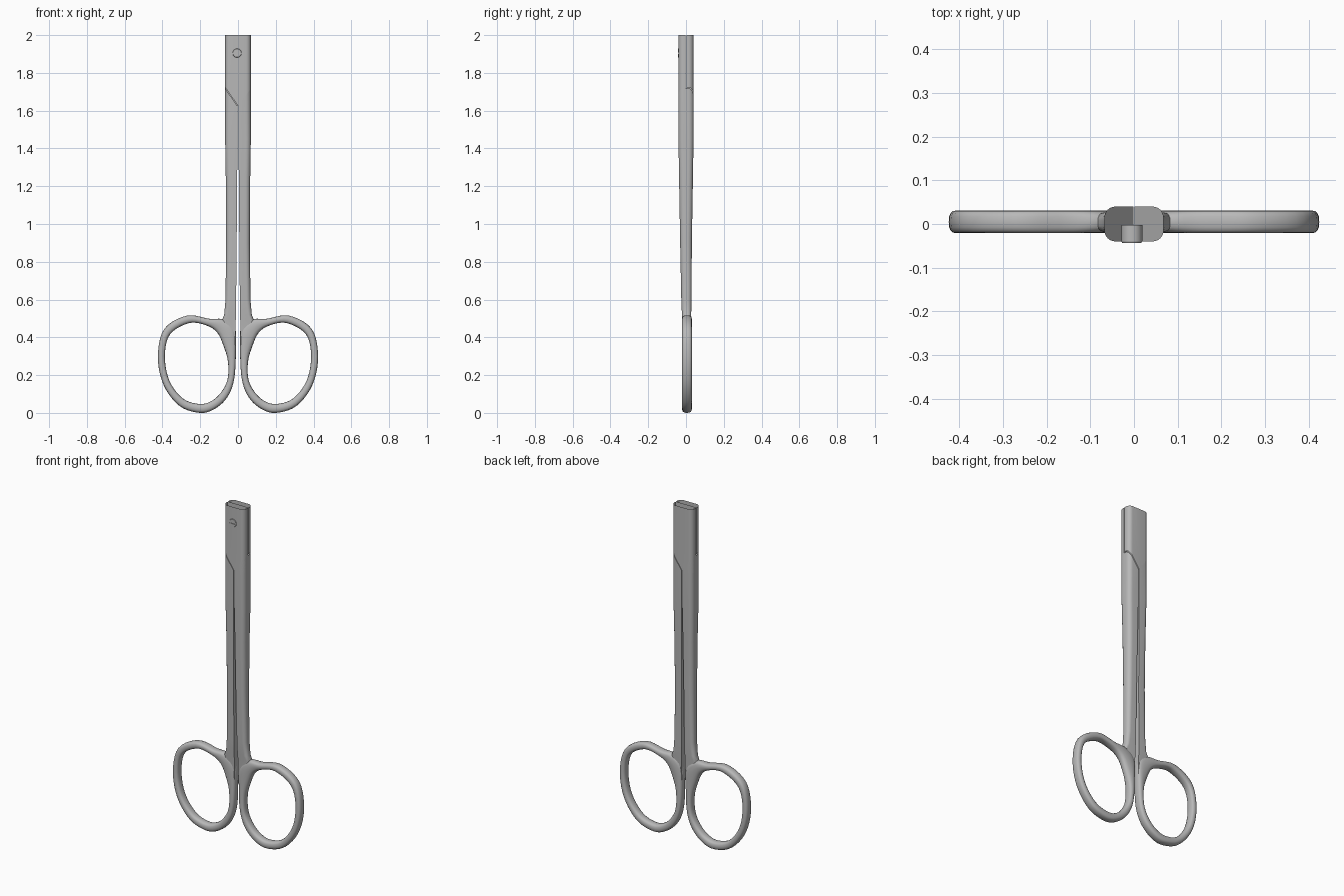
import bpy, bmesh, math
from mathutils import Matrix, Vector

cube = bpy.data.objects.get("Cube")
if cube:
    bpy.data.objects.remove(cube, do_unlink=True)

steel = bpy.data.materials.new("brushed steel grey")
steel.use_nodes = True
STEEL = (0.48, 0.48, 0.48, 1)
steel.diffuse_color = STEEL
steel.node_tree.nodes["Principled BSDF"].inputs["Base Color"].default_value = STEEL


def finish(bm, name, matrix=Matrix(), angle=35):
    """Turn a bmesh into a shaded steel object."""
    bmesh.ops.transform(bm, matrix=matrix, verts=bm.verts)
    bmesh.ops.recalc_face_normals(bm, faces=bm.faces)
    mesh = bpy.data.meshes.new(name)
    bm.to_mesh(mesh)
    bm.free()
    mesh.materials.append(steel)
    ob = bpy.data.objects.new(name, mesh)
    bpy.context.collection.objects.link(ob)
    bpy.ops.object.select_all(action='DESELECT')
    ob.select_set(True)
    bpy.context.view_layer.objects.active = ob
    bpy.ops.object.shade_smooth_by_angle(angle=math.radians(angle))
    return ob


def loft(sections, closed=False, cap_start=False):
    """Skin a row of equal point loops."""
    bm = bmesh.new()
    loops = [[bm.verts.new(p) for p in s] for s in sections]
    pairs = list(zip(loops, loops[1:]))
    if closed:
        pairs.append((loops[-1], loops[0]))
    for a, b in pairs:
        for i in range(len(a)):
            j = (i + 1) % len(a)
            bm.faces.new((a[i], a[j], b[j], b[i]))
    if cap_start:
        bm.faces.new(loops[0])
    return bm


def rounded_box(x0, x1, y0, y1, z, radii, steps=6):
    """Horizontal rectangle with one radius per corner, counter-clockwise."""
    corners = [(x0, y0, 1, 1), (x1, y0, -1, 1), (x1, y1, -1, -1), (x0, y1, 1, -1)]
    pts = []
    for k, ((x, y, sx, sy), r) in enumerate(zip(corners, radii)):
        if r == 0:
            pts.append((x, y, z))
            continue
        for i in range(steps + 1):
            a = math.pi * (1 + k / 2 + i / steps / 2)
            pts.append((x + sx * r + r * math.cos(a), y + sy * r + r * math.sin(a), z))
    return pts


def cut(bm, co, no):
    """Remove everything on the normal side and return the cut edges."""
    res = bmesh.ops.bisect_plane(bm, geom=bm.verts[:] + bm.edges[:] + bm.faces[:],
                                 plane_co=co, plane_no=no, clear_outer=True)
    return [g for g in res["geom_cut"] if isinstance(g, bmesh.types.BMEdge)]


def smooth_loop(points, n=5):
    """Closed Catmull-Rom curve through the points."""
    out = []
    pts = [Vector(p) for p in points]
    for i in range(len(pts)):
        a, b, c, d = (pts[(i + k - 1) % len(pts)] for k in range(4))
        for s in range(n):
            t = s / n
            out.append(0.5 * (2 * b + (c - a) * t + (2 * a - 5 * b + 4 * c - d) * t ** 2
                              + (3 * b - a - 3 * c + d) * t ** 3))
    return out


# Shank: height, inner x, outer x, half depth, depth offset
SHANK = [(0.36, .012, .045, .018, .004), (0.49, .012, .085, .022, .004),
         (0.52, .011, .073, .0245, .003), (0.60, .010, .066, .027, .002),
         (0.90, .007, .063, .031, 0), (1.20, .005, .064, .036, 0),
         (1.45, .002, .068, .040, 0), (1.80, .001, .068, .040, 0)]

# Finger ring: outer x, z and inner x, z around the loop
RING = [(.20, 0, .20, .047), (.31, .037, .29, .075), (.395, .15, .363, .17),
        (.424, .30, .387, .30), (.39, .445, .36, .415), (.27, .515, .26, .475),
        (.15, .498, .17, .464), (.075, .495, .11, .425), (.016, .45, .075, .35),
        (.011, .33, .053, .27), (.02, .18, .055, .18), (.055, .085, .085, .115),
        (.12, .023, .135, .066)]


def make_shank(name, matrix):
    rows = []
    for z, x0, x1, h, yc in SHANK:
        r = min(.026, .8 * h, .5 * (x1 - x0))
        rows.append(rounded_box(x0, x1, yc - h, yc + h, z, (0, r, r, 0)))
    bm = loft(rows, cap_start=True)
    # slanted shoulder under the opposite head
    edges = cut(bm, (0, 0, 1.62), Vector((-.10, 0, .07)).normalized())
    bmesh.ops.edgeloop_fill(bm, edges=edges)
    finish(bm, name, matrix)


def make_ring(name, matrix, sides=16):
    rows = []
    for ox, oz, ix, iz in smooth_loop(RING):
        row = []
        for k in range(sides):
            a = 2 * math.pi * k / sides
            c, s = math.cos(a), math.sin(a)
            u = math.copysign(abs(c) ** .75, c) / 2 + .5
            v = math.copysign(abs(s) ** .75, s)
            row.append((ix + (ox - ix) * u, .005 + .026 * v, iz + (oz - iz) * u))
        rows.append(row)
    finish(loft(rows, closed=True), name, matrix, 50)


def make_head(name, matrix):
    # hollow sleeve, open at the top, cut along the slanted seam
    r = .026
    bm = loft([rounded_box(-.068, .068, -.04, -.002, z, (r, r, 0, 0)) for z in (1.62, 2.0)])
    cut(bm, (0, 0, 1.626), Vector((-.10, 0, -.07)).normalized())
    finish(bm, name, matrix)


mirror = Matrix.Scale(-1, 4, (1, 0, 0))
for side, m in (("left", Matrix()), ("right", mirror)):
    make_shank(side + "_shank", m)
    make_ring(side + "_finger_ring", m)
make_head("front_head", Matrix())
make_head("back_head", Matrix.Rotation(math.pi, 4, 'Z'))

# Pivot screw with a slotted face
PIVOT = Matrix.Translation((-.005, 0, 1.905)) @ Matrix.Rotation(math.pi / 2, 4, 'X')
bm = bmesh.new()
bmesh.ops.create_cone(bm, cap_ends=True, segments=32, radius1=.024, radius2=.024, depth=.038,
                      matrix=Matrix.Translation((0, 0, .0215)))
finish(bm, "pivot_screw", PIVOT)
for name, sign in (("upper_screw_face", 1), ("lower_screw_face", -1)):
    bm = bmesh.new()
    bmesh.ops.create_cone(bm, cap_ends=True, segments=32, radius1=.024, radius2=.022, depth=.004,
                          matrix=Matrix.Translation((0, 0, .0415)))
    edges = cut(bm, (0, sign * .004, 0), (0, -sign, 0))
    bmesh.ops.edgeloop_fill(bm, edges=edges)
    finish(bm, name, PIVOT)
